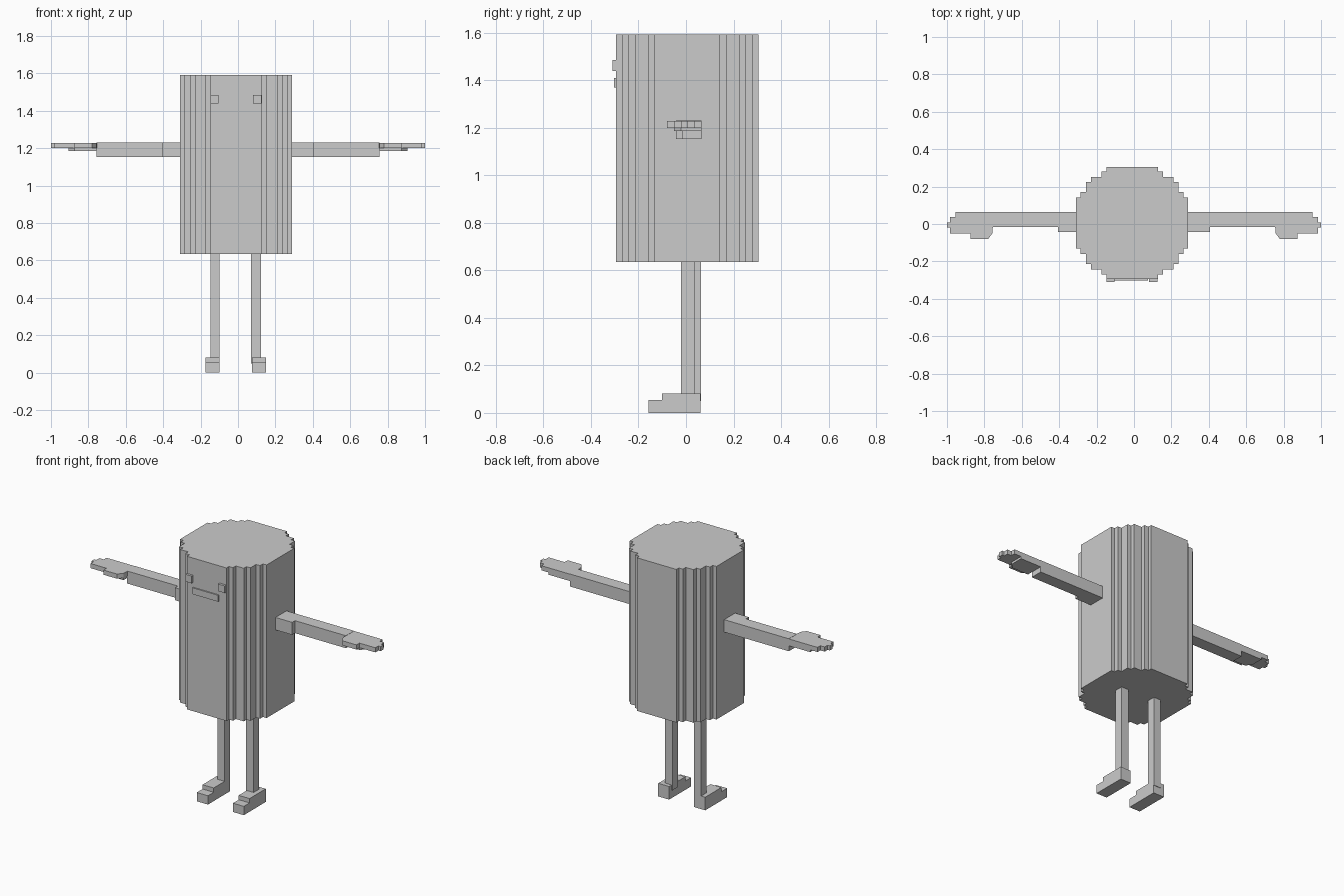
import bpy, bmesh

if "Cube" in bpy.data.objects:
    bpy.data.objects.remove(bpy.data.objects["Cube"])

grey = bpy.data.materials.new("light grey")
grey.diffuse_color = (0.6, 0.6, 0.6, 1)
grey.use_nodes = True
grey.node_tree.nodes["Principled BSDF"].inputs["Base Color"].default_value = grey.diffuse_color


def prism(name, outline, z0, z1):
    """Extrude a flat xy outline from z0 to z1."""
    bm = bmesh.new()
    base = bm.faces.new([bm.verts.new((x, y, z0)) for x, y in outline])
    top = bmesh.ops.extrude_face_region(bm, geom=[base])["geom"]
    for v in top:
        if isinstance(v, bmesh.types.BMVert):
            v.co.z = z1
    bmesh.ops.recalc_face_normals(bm, faces=bm.faces)
    mesh = bpy.data.meshes.new(name)
    bm.to_mesh(mesh)
    bm.free()
    mesh.materials.append(grey)
    ob = bpy.data.objects.new(name, mesh)
    bpy.context.collection.objects.link(ob)
    return ob


def box(name, x0, x1, y0, y1, z0, z1):
    return prism(name, [(x0, y0), (x1, y0), (x1, y1), (x0, y1)], z0, z1)


# Body: stepped circle, one quarter of the stairs mirrored round
steps = [(0.30, 0.137), (0.275, 0.165), (0.247, 0.22),
         (0.22, 0.247), (0.165, 0.275), (0.137, 0.30)]
quarter = []
for i, (hx, hy) in enumerate(steps):
    quarter.append((hx, hy))
    if i < len(steps) - 1:
        quarter.append((steps[i + 1][0], hy))
ring = quarter + [(-x, y) for x, y in reversed(quarter)]
ring += [(-x, -y) for x, y in quarter] + [(x, -y) for x, y in reversed(quarter)]
prism("body", [(x - 0.01, y + 0.005) for x, y in ring], 0.635, 1.592)

# Face
box("left_eye", -0.147, -0.103, -0.31, -0.28, 1.44, 1.485)
box("right_eye", 0.08, 0.125, -0.31, -0.28, 1.44, 1.485)
box("mouth", -0.103, 0.075, -0.303, -0.28, 1.37, 1.41)

# Arms and hands, mirrored in x
for side, s in (("left", -1), ("right", 1)):
    def shape(pts):
        return [(s * x, y) for x, y in pts]
    prism(side + "_arm", shape([(0.25, -0.043), (0.405, -0.043), (0.405, -0.015),
                                (0.757, -0.015), (0.757, 0.065), (0.25, 0.065)]),
          1.152, 1.23)
    prism(side + "_hand", shape([
        (0.757, -0.05), (0.78, -0.08), (0.875, -0.08), (0.875, -0.05), (0.985, -0.05),
        (0.985, -0.02), (1.0, -0.02), (1.0, 0.008), (0.985, 0.008), (0.985, 0.037),
        (0.955, 0.037), (0.955, 0.065), (0.75, 0.065)]), 1.2, 1.229)
    prism(side + "_palm", shape([(0.757, -0.05), (0.875, -0.05), (0.905, -0.02),
                                 (0.905, 0.065), (0.757, 0.065)]), 1.186, 1.201)

# Legs and stepped feet
for side, x0, x1, f0, f1, y0 in (("left", -0.147, -0.098, -0.175, -0.098, 0.008),
                                 ("right", 0.07, 0.122, 0.075, 0.15, -0.02)):
    box(side + "_leg", x0, x1, y0, y0 + 0.055, 0.05, 0.64)
    box(side + "_foot", f0, f1, -0.157, 0.06, 0, 0.055)
    box(side + "_instep", f0, f1, -0.10, 0.06, 0.055, 0.082)
